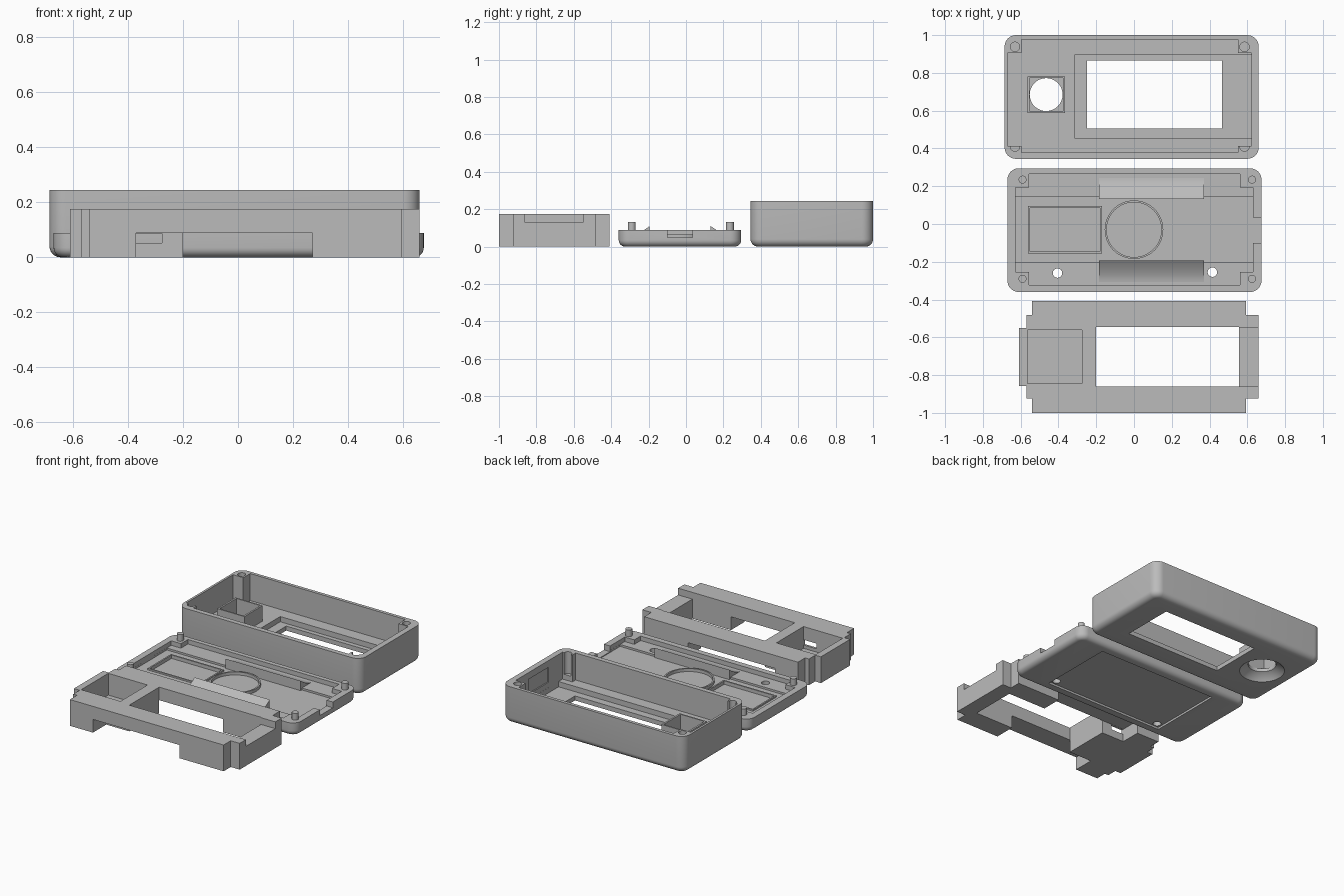
import bpy, bmesh, math

if "Cube" in bpy.data.objects:
    bpy.data.objects.remove(bpy.data.objects["Cube"])

grey = bpy.data.materials.new("plastic_grey")
grey.diffuse_color = (0.5, 0.5, 0.5, 1)
grey.use_nodes = True
grey.node_tree.nodes["Principled BSDF"].inputs["Base Color"].default_value = grey.diffuse_color


def finish(bm, name):
    bmesh.ops.recalc_face_normals(bm, faces=bm.faces[:])
    me = bpy.data.meshes.new(name)
    bm.to_mesh(me)
    bm.free()
    me.materials.append(grey)
    ob = bpy.data.objects.new(name, me)
    bpy.context.collection.objects.link(ob)
    return ob


def box(name, x0, x1, y0, y1, z0, z1, corner=0, bottom=0):
    bm = bmesh.new()
    bmesh.ops.create_cube(bm, size=1)
    for v in bm.verts:
        v.co = ((x0 + x1) / 2 + v.co.x * (x1 - x0),
                (y0 + y1) / 2 + v.co.y * (y1 - y0),
                (z0 + z1) / 2 + v.co.z * (z1 - z0))
    if corner:
        es = [e for e in bm.edges if abs(e.verts[0].co.z - e.verts[1].co.z) > 1e-4]
        bmesh.ops.bevel(bm, geom=es, offset=corner, segments=8, profile=0.5, affect='EDGES')
    if bottom:
        es = [e for e in bm.edges if all(abs(v.co.z - z0) < 1e-5 for v in e.verts)]
        bmesh.ops.bevel(bm, geom=es, offset=bottom, segments=6, profile=0.5, affect='EDGES')
    return finish(bm, name)


def cyl(name, x, y, r, z0, z1, seg=40):
    bm = bmesh.new()
    bmesh.ops.create_cone(bm, cap_ends=True, segments=seg, radius1=r, radius2=r, depth=z1 - z0)
    bmesh.ops.translate(bm, verts=bm.verts[:], vec=(x, y, (z0 + z1) / 2))
    return finish(bm, name)


def ball(name, x, y, z, r):
    bm = bmesh.new()
    bmesh.ops.create_uvsphere(bm, u_segments=48, v_segments=48, radius=r)
    bmesh.ops.translate(bm, verts=bm.verts[:], vec=(x, y, z))
    return finish(bm, name)


def prism_x(name, pts, x0, x1):
    bm = bmesh.new()
    f = bm.faces.new([bm.verts.new((x0, y, z)) for y, z in pts])
    r = bmesh.ops.extrude_face_region(bm, geom=[f])
    bmesh.ops.translate(bm, vec=(x1 - x0, 0, 0),
                        verts=[v for v in r["geom"] if isinstance(v, bmesh.types.BMVert)])
    return finish(bm, name)


def combine(ob, others, op='DIFFERENCE'):
    bpy.context.view_layer.objects.active = ob
    for c in others:
        m = ob.modifiers.new("cut", 'BOOLEAN')
        m.operation, m.solver, m.object = op, 'EXACT', c
        bpy.ops.object.modifier_apply(modifier=m.name)
        bpy.data.objects.remove(c)


def smooth(ob):
    bpy.ops.object.select_all(action='DESELECT')
    ob.select_set(True)
    bpy.context.view_layer.objects.active = ob
    bpy.ops.object.shade_smooth_by_angle(angle=math.radians(30))


# Deep case shell: cavity leaves four corner posts
shell = box("case_shell", -0.685, 0.66, 0.345, 1.0, 0, 0.245, 0.06, 0.04)
bx, by = -0.465, 0.685
combine(shell, [
    box("c", -0.67, 0.622, 0.412, 0.905, 0.065, 0.3),
    box("c", -0.595, 0.55, 0.378, 0.978, 0.065, 0.3),
    box("c", -0.315, 0.6215, 0.455, 0.895, 0.03, 0.1),     # screen ledge
    box("c", -0.25, 0.465, 0.505, 0.865, -0.1, 0.1),       # screen window
    box("c", 0.60, 0.63, 0.56, 0.77, 0.1, 0.2),            # port relief
    ball("c", bx, by, -0.118, 0.183),                      # finger dish
    cyl("c", bx, by, 0.087, -0.1, 0.1, 48),                # button hole
] + [cyl("c", x, y, 0.025, 0.1, 0.3, 24) for x in (-0.63, 0.585) for y in (0.41, 0.938)])
smooth(shell)

# Square collar around the button
collar = box("button_collar", bx - 0.1, bx + 0.1, by - 0.097, by + 0.097, 0.055, 0.168)
combine(collar, [box("c", bx - 0.088, bx + 0.088, by - 0.088, by + 0.088, 0, 0.3)])

# Shallow base plate
base = box("base_plate", -0.67, 0.675, -0.36, 0.295, 0, 0.088, 0.06, 0.035)
combine(base, [
    box("c", -0.627, 0.63, -0.255, 0.192, 0.058, 0.2),
    box("c", -0.555, 0.56, -0.322, 0.265, 0.058, 0.2),
    box("c", -0.6265, 0.6295, -0.205, 0.145, 0.045, 0.2),
    box("c", -0.55, -0.18, -0.145, 0.085, 0.032, 0.2),     # board recess
    box("c", 0.60, 0.8, -0.10, 0.035, 0.05, 0.2),          # port notch
    box("c", -0.44, 0.45, -0.29, 0.23, -0.1, 0.014),       # label recess below
    cyl("c", -0.405, -0.26, 0.025, -0.1, 0.2, 24),
    cyl("c", 0.415, -0.255, 0.025, -0.1, 0.2, 24),
])
smooth(base)

# Raised frame around the board recess and ring beside it
frame = box("board_frame", -0.56, -0.17, -0.155, 0.095, 0.04, 0.055)
combine(frame, [box("c", -0.55, -0.18, -0.145, 0.085, 0, 0.2)])
ring = cyl("speaker_ring", 0, -0.03, 0.155, 0.04, 0.065, 64)
combine(ring, [cyl("c", 0, -0.03, 0.145, 0, 0.2, 64)])
smooth(ring)

# Locating pegs
for i, (x, y) in enumerate([(x, y) for x in (-0.59, 0.625) for y in (-0.29, 0.235)]):
    smooth(cyl("peg_%d" % i, x, y, 0.021, 0.05, 0.132, 24))

# Curved cradle rails along both long sides
for name, s in (("cradle_rail_back", 1), ("cradle_rail_front", -1)):
    mid = -0.031
    arc = [(0.163 + 0.112 * t, 0.058 + 0.052 * (1 - t) ** 1.6) for t in [k / 8 for k in range(9)]]
    pts = [(mid + s * d, z) for d, z in [(0.163, 0.04)] + arc + [(0.275, 0.04)]]
    smooth(prism_x(name, pts, -0.185, 0.37))

# Inner bracket: stepped block with window, pocket and leg gaps
bracket = box("inner_bracket", -0.54, 0.594, -1.0, -0.408, 0, 0.175)
combine(bracket, [box("u", -0.568, 0.66, -0.925, -0.483, 0, 0.175),
                  box("u", -0.61, 0.3, -0.857, -0.55, 0, 0.175)], 'UNION')
combine(bracket, [
    box("c", -0.2, 0.555, -0.86, -0.545, -0.1, 0.3),       # window
    box("c", -0.37, 0.27, -1.1, -0.86, -0.1, 0.088),       # front gap
    box("c", -0.37, 0.27, -0.545, -0.3, -0.1, 0.088),      # back gap
    box("c", 0.55, 0.8, -0.86, -0.55, 0.13, 0.3),          # end groove
    box("c", -0.565, -0.275, -0.845, -0.56, 0.03, 0.3),    # pocket
    box("c", -0.37, -0.276, -0.95, -0.45, 0.052, 0.087),   # cable slot
])
